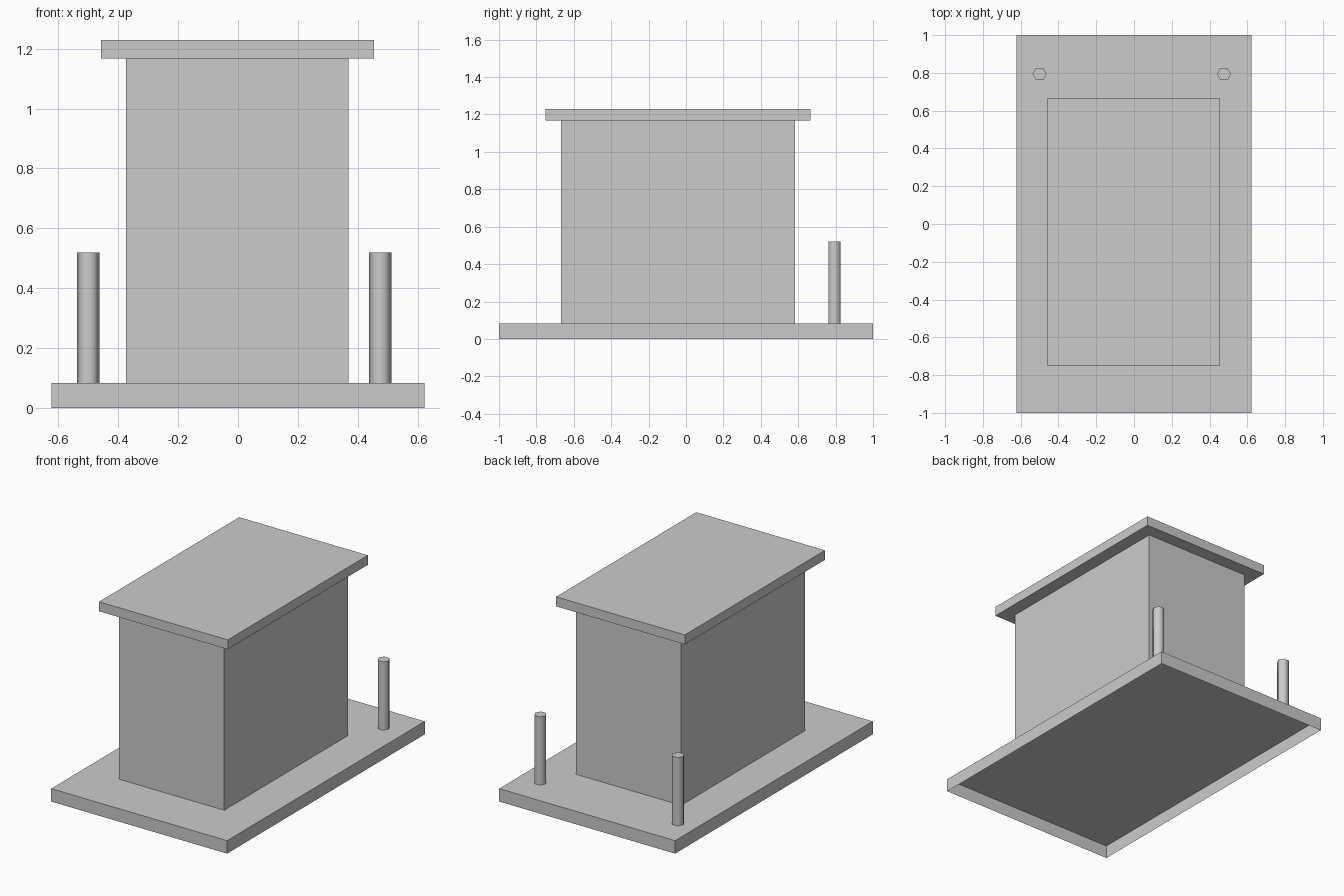
import bpy
import bmesh
from math import radians
from mathutils import Matrix, Vector

cube = bpy.data.objects.get("Cube")
if cube:
    bpy.data.objects.remove(cube, do_unlink=True)

# Single plain grey for every part
grey = bpy.data.materials.new("plain_grey")
grey.use_nodes = True
colour = (0.6, 0.6, 0.6, 1)
grey.diffuse_color = colour
grey.node_tree.nodes["Principled BSDF"].inputs["Base Color"].default_value = colour


def finish(name, bm):
    mesh = bpy.data.meshes.new(name)
    bm.to_mesh(mesh)
    bm.free()
    mesh.materials.append(grey)
    obj = bpy.data.objects.new(name, mesh)
    bpy.context.collection.objects.link(obj)
    return obj


def box(name, low, high, open_bottom=False):
    low, high = Vector(low), Vector(high)
    bm = bmesh.new()
    place = Matrix.Translation((low + high) / 2) @ Matrix.Diagonal((*(high - low), 1))
    bmesh.ops.create_cube(bm, size=1, matrix=place)
    if open_bottom:
        bm.normal_update()
        under = [f for f in bm.faces if f.normal.z < -0.5]
        bmesh.ops.delete(bm, geom=under, context='FACES_ONLY')
    return finish(name, bm)


def post(name, x, y, bottom, top, radius):
    bm = bmesh.new()
    place = Matrix.Translation((x, y, (bottom + top) / 2)) @ Matrix.Rotation(radians(30), 4, 'Z')
    bmesh.ops.create_cone(bm, cap_ends=True, segments=6, radius1=radius,
                          radius2=radius, depth=top - bottom, matrix=place)
    # Point two corners of the hexagon along x
    if max(v.co.x for v in bm.verts) - x < radius * 0.95:
        bmesh.ops.rotate(bm, verts=bm.verts, cent=(x, y, 0),
                         matrix=Matrix.Rotation(radians(30), 3, 'Z'))
    # Rounded sides, flat ends
    bm.normal_update()
    for face in bm.faces:
        face.smooth = abs(face.normal.z) < 0.5
    for edge in bm.edges:
        edge.smooth = all(f.smooth for f in edge.link_faces)
    return finish(name, bm)


base_top = 0.083
body_top = 1.168

# Hollow base, main block and overhanging lid
box("base_plinth", (-0.623, -1, 0), (0.623, 1, base_top), open_bottom=True)
box("body_block", (-0.374, -0.668, base_top), (0.37, 0.583, body_top))
box("flat_lid", (-0.458, -0.752, body_top), (0.454, 0.666, 1.229))

# Two posts behind the block
for side, x in (("right", -0.5), ("left", 0.476)):
    post(side + "_rear_post", x, 0.794, base_top, 0.52, 0.0375)
